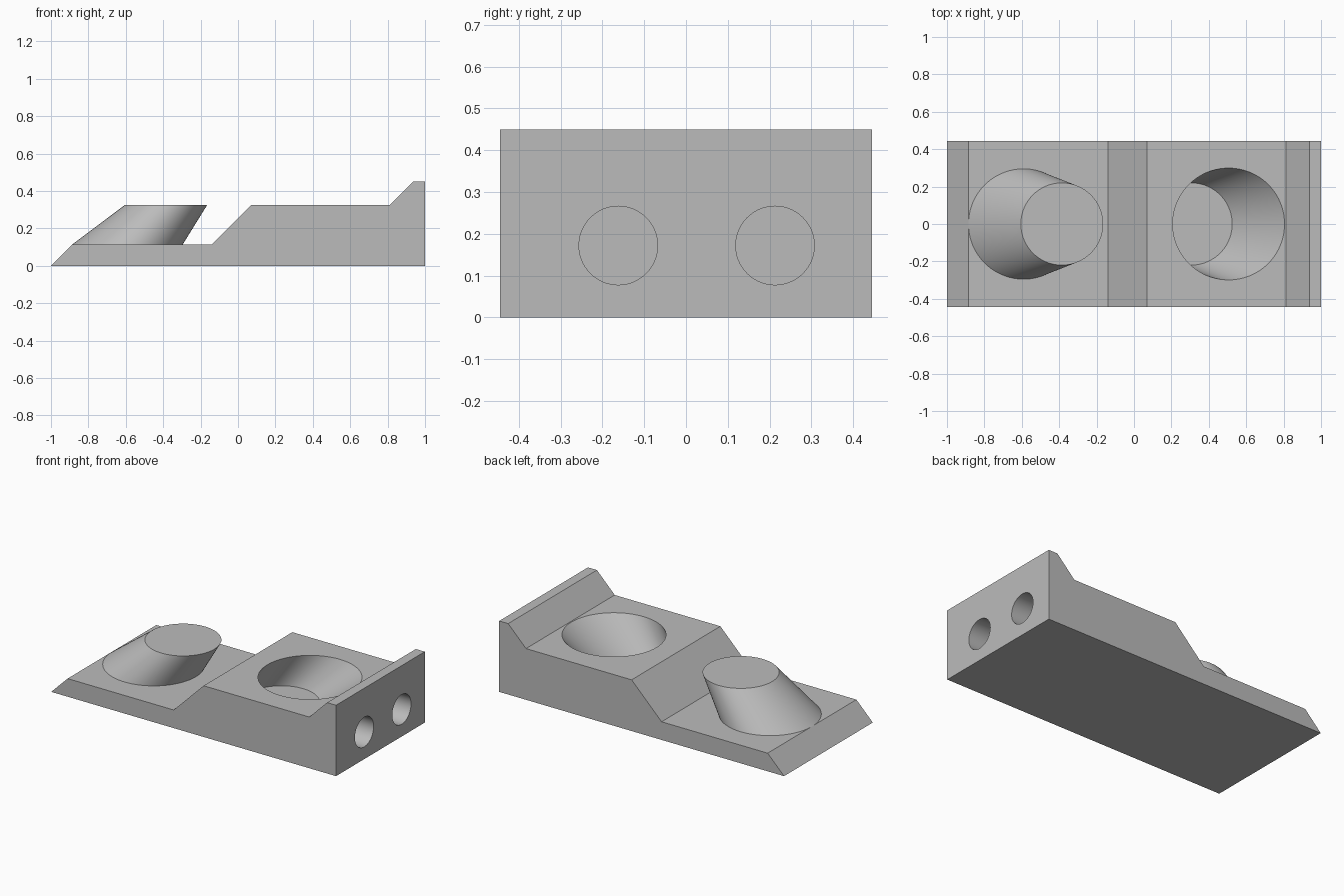
import bpy, bmesh, math
from mathutils import Vector

cube = bpy.data.objects.get("Cube")
if cube:
    bpy.data.objects.remove(cube, do_unlink=True)

grey = bpy.data.materials.new("plain_grey")
grey.use_nodes = True
colour = (0.5, 0.5, 0.5, 1)
grey.diffuse_color = colour
grey.node_tree.nodes["Principled BSDF"].inputs["Base Color"].default_value = colour

HALF_DEPTH = 0.445
LOW, HIGH = 0.115, 0.325      # heights of the two decks
SIDES = 96


def finish(name, bm):
    bmesh.ops.recalc_face_normals(bm, faces=bm.faces)
    mesh = bpy.data.meshes.new(name)
    bm.to_mesh(mesh)
    bm.free()
    mesh.materials.append(grey)
    obj = bpy.data.objects.new(name, mesh)
    bpy.context.collection.objects.link(obj)
    return obj


def loft(name, start, start_radius, end, end_radius, u, v):
    """Closed round solid between two circles lying in the plane of u and v."""
    bm = bmesh.new()
    rings = []
    for centre, radius in ((start, start_radius), (end, end_radius)):
        ring = []
        for i in range(SIDES):
            a = math.tau * i / SIDES
            ring.append(bm.verts.new(Vector(centre) + radius * (math.cos(a) * Vector(u) + math.sin(a) * Vector(v))))
        bm.faces.new(ring)
        rings.append(ring)
    for i in range(SIDES):
        j = (i + 1) % SIDES
        bm.faces.new((rings[0][i], rings[0][j], rings[1][j], rings[1][i]))
    return finish(name, bm)


def smooth(obj):
    bpy.ops.object.select_all(action="DESELECT")
    obj.select_set(True)
    bpy.context.view_layer.objects.active = obj
    bpy.ops.object.shade_smooth_by_angle(angle=math.radians(25))


X, Y, Z = (1, 0, 0), (0, 1, 0), (0, 0, 1)

# Stepped body, extruded from its side profile
profile = [(-1, 0), (1, 0), (1, 0.45), (0.937, 0.45), (0.812, HIGH),
           (0.07, HIGH), (-0.14, LOW), (-0.885, LOW)]
bm = bmesh.new()
side = bm.faces.new([bm.verts.new((x, -HALF_DEPTH, z)) for x, z in profile])
extruded = bmesh.ops.extrude_face_region(bm, geom=[side])["geom"]
bmesh.ops.translate(bm, vec=(0, 2 * HALF_DEPTH, 0),
                    verts=[g for g in extruded if isinstance(g, bmesh.types.BMVert)])
body = finish("stepped_body", bm)

# Slanted socket, its cutter continued a little above the upper deck
mouth, floor = Vector((0.506, 0, HIGH)), Vector((0.305, 0, LOW))
over = 0.1
cutters = [loft("socket_cutter", floor, 0.22, mouth + over * (mouth - floor),
                0.299 + over * 0.079, X, Y)]

# Two blind round holes in the end wall
for y in (-0.162, 0.213):
    cutters.append(loft("hole_cutter", (0.84, y, 0.172), 0.094, (1.05, y, 0.172), 0.094, Y, Z))

for cutter in cutters:
    cut = body.modifiers.new(cutter.name, "BOOLEAN")
    cut.operation = "DIFFERENCE"
    cut.solver = "EXACT"
    cut.object = cutter
bpy.context.view_layer.update()
cut_mesh = bpy.data.meshes.new_from_object(body.evaluated_get(bpy.context.evaluated_depsgraph_get()))
body.modifiers.clear()
body.data = cut_mesh
for cutter in cutters:
    bpy.data.objects.remove(cutter, do_unlink=True)
smooth(body)

# Slanted tapered stud on the lower deck
stud = loft("slanted_stud", (-0.59, 0, LOW), 0.295, (-0.385, 0, HIGH), 0.22, X, Y)
smooth(stud)
